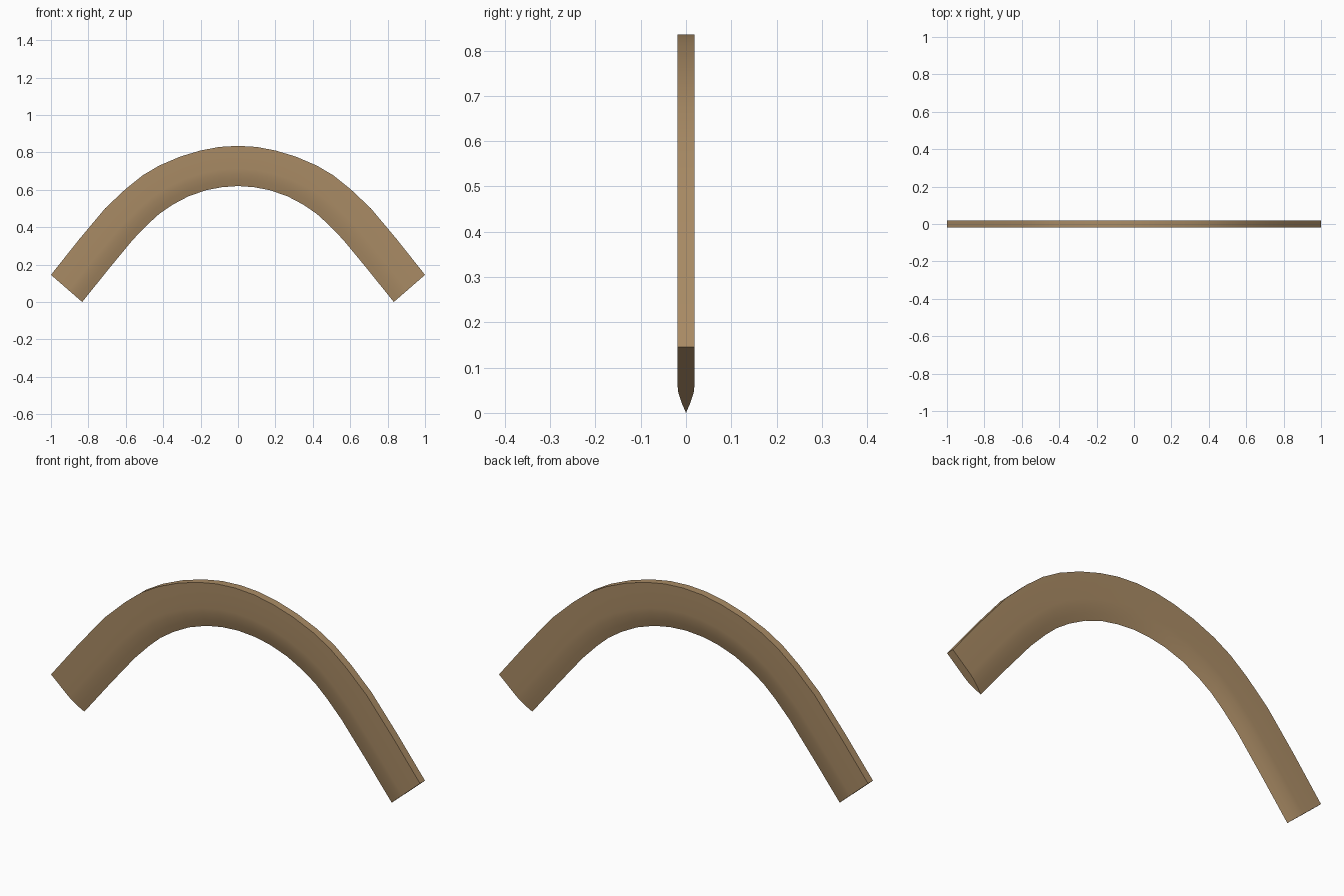
import bpy, bmesh, math
from mathutils import Vector

if "Cube" in bpy.data.objects:
    bpy.data.objects.remove(bpy.data.objects["Cube"])

# Half outline: (outer x, outer z, inner x, inner z) from the crown to the tip
HALF = [
    (0.00, 0.835, 0.00, 0.620), (0.10, 0.829, 0.085, 0.614),
    (0.20, 0.810, 0.17, 0.598), (0.31, 0.777, 0.265, 0.565),
    (0.42, 0.730, 0.35, 0.520), (0.51, 0.677, 0.42, 0.472),
    (0.60, 0.605, 0.483, 0.415), (0.71, 0.501, 0.562, 0.333),
    (0.85, 0.334, 0.69, 0.178), (1.00, 0.145, 0.833, 0.000),
]
stations = [(-a, b, -c, d) for a, b, c, d in reversed(HALF[1:])] + HALF

# Cross-section: (fraction from sharp inner edge to spine, half thickness)
side = [(0.0, 0.0), (0.15, 0.0095), (0.31, 0.017), (0.43, 0.019), (1.0, 0.019)]
section = [(v, -h) for v, h in side] + [(v, h) for v, h in reversed(side[1:])]

# Curved blade body lofted through the stations
bm = bmesh.new()
rings = []
for ox, oz, ix, iz in stations:
    outer, inner = Vector((ox, 0, oz)), Vector((ix, 0, iz))
    rings.append([bm.verts.new(inner.lerp(outer, v) + Vector((0, y, 0)))
                  for v, y in section])
n = len(section)
for a, b in zip(rings, rings[1:]):
    for i in range(n):
        j = (i + 1) % n
        bm.faces.new((a[i], a[j], b[j], b[i]))
bm.faces.new(rings[0])
bm.faces.new(rings[-1][::-1])
bmesh.ops.recalc_face_normals(bm, faces=bm.faces[:])

mesh = bpy.data.meshes.new("curved_blade")
bm.to_mesh(mesh)
bm.free()
blade = bpy.data.objects.new("curved_blade", mesh)
bpy.context.collection.objects.link(blade)

# Wood colour
wood = bpy.data.materials.new("wood")
wood.diffuse_color = (0.40, 0.26, 0.13, 1)
wood.use_nodes = True
wood.node_tree.nodes["Principled BSDF"].inputs["Base Color"].default_value = wood.diffuse_color
mesh.materials.append(wood)

bpy.context.view_layer.objects.active = blade
blade.select_set(True)
bpy.ops.object.shade_smooth_by_angle(angle=math.radians(30))
